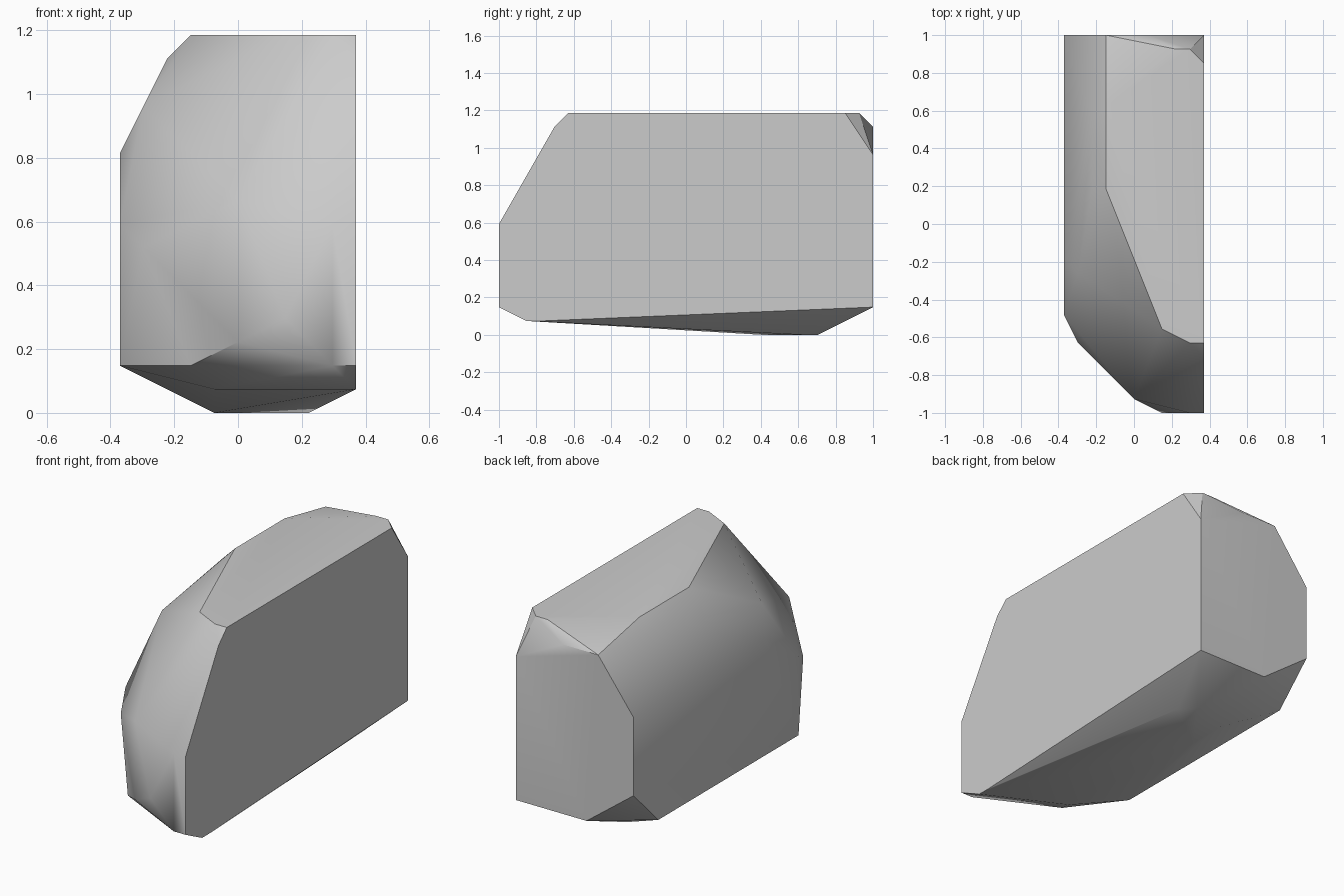
import bpy
import bmesh
import math
from mathutils import Vector

default_cube = bpy.data.objects.get("Cube")
if default_cube:
    bpy.data.objects.remove(default_cube, do_unlink=True)

# The block sits on a regular lattice: LENGTH cells from front to back
LENGTH = 27
HEIGHT = 16
HALF_WIDTH = 5
CELL = 2 / LENGTH


def place(across, along, up):
    """Turn lattice coordinates into model space."""
    return Vector((across, along - LENGTH / 2, up)) * CELL


def make_material(name, value):
    material = bpy.data.materials.new(name)
    material.use_nodes = True
    colour = (value, value, value, 1)
    material.diffuse_color = colour
    material.node_tree.nodes["Principled BSDF"].inputs["Base Color"].default_value = colour
    return material


# Flat cut wall, outlined along and up
cut_wall = [(0, 8), (0, 2), (2, 1), (3, 1), (27, 2), (27, 13), (25, 16), (5, 16), (4, 15)]
# Opposite weathered wall, outlined along and up
worn_wall = [(24, 2), (7, 2), (7, 8), (11, 11)]
# Back and front ends, outlined across and up
back_end = [(-1, 2), (-5, 5), (-5, 11), (-2, 15), (1, 15)]
front_end = [(4, 2), (2, 4), (4, 8)]
# Top and underside, outlined across and along
top_face = [(4, 26), (3, 26), (-2, 22), (-2, 16), (2, 6), (4, 5)]
underside = [(3, 22), (2, 23), (-1, 22), (-1, 19)]
# Rounded shoulder and nose corners
corners = [(0, 1, 3), (0, 1, 9), (-2, 3, 2), (-4, 5, 7), (-4, 10, 13),
           (-3, 16, 15), (-3, 21, 15), (-4, 23, 13), (-1, 5, 1)]

points = [place(HALF_WIDTH, y, z) for y, z in cut_wall]
points += [place(-HALF_WIDTH, y, z) for y, z in worn_wall]
points += [place(x, LENGTH, z) for x, z in back_end]
points += [place(x, 0, z) for x, z in front_end]
points += [place(x, y, HEIGHT) for x, y in top_face]
points += [place(x, y, 0) for x, y in underside]
points += [place(*corner) for corner in corners]

# Wrap the outlines in one convex stone and merge its flat facets
bm = bmesh.new()
for point in points:
    bm.verts.new(point)
hull = bmesh.ops.convex_hull(bm, input=list(bm.verts))
unused = {item for key in ("geom_interior", "geom_unused") for item in hull[key]
          if isinstance(item, bmesh.types.BMVert)}
bmesh.ops.delete(bm, geom=list(unused), context="VERTS")
bmesh.ops.dissolve_limit(bm, angle_limit=math.radians(1),
                         verts=list(bm.verts), edges=list(bm.edges))
bmesh.ops.recalc_face_normals(bm, faces=list(bm.faces))

mesh = bpy.data.meshes.new("stone_block")
bm.to_mesh(mesh)
bm.free()
mesh.materials.append(make_material("pale grey stone", 0.6))
stone = bpy.data.objects.new("stone_block", mesh)
bpy.context.collection.objects.link(stone)

# Soft shading over the worn corners, crisp cut edges
bpy.ops.object.select_all(action="DESELECT")
stone.select_set(True)
bpy.context.view_layer.objects.active = stone
bpy.ops.object.shade_smooth_by_angle(angle=math.radians(30))
